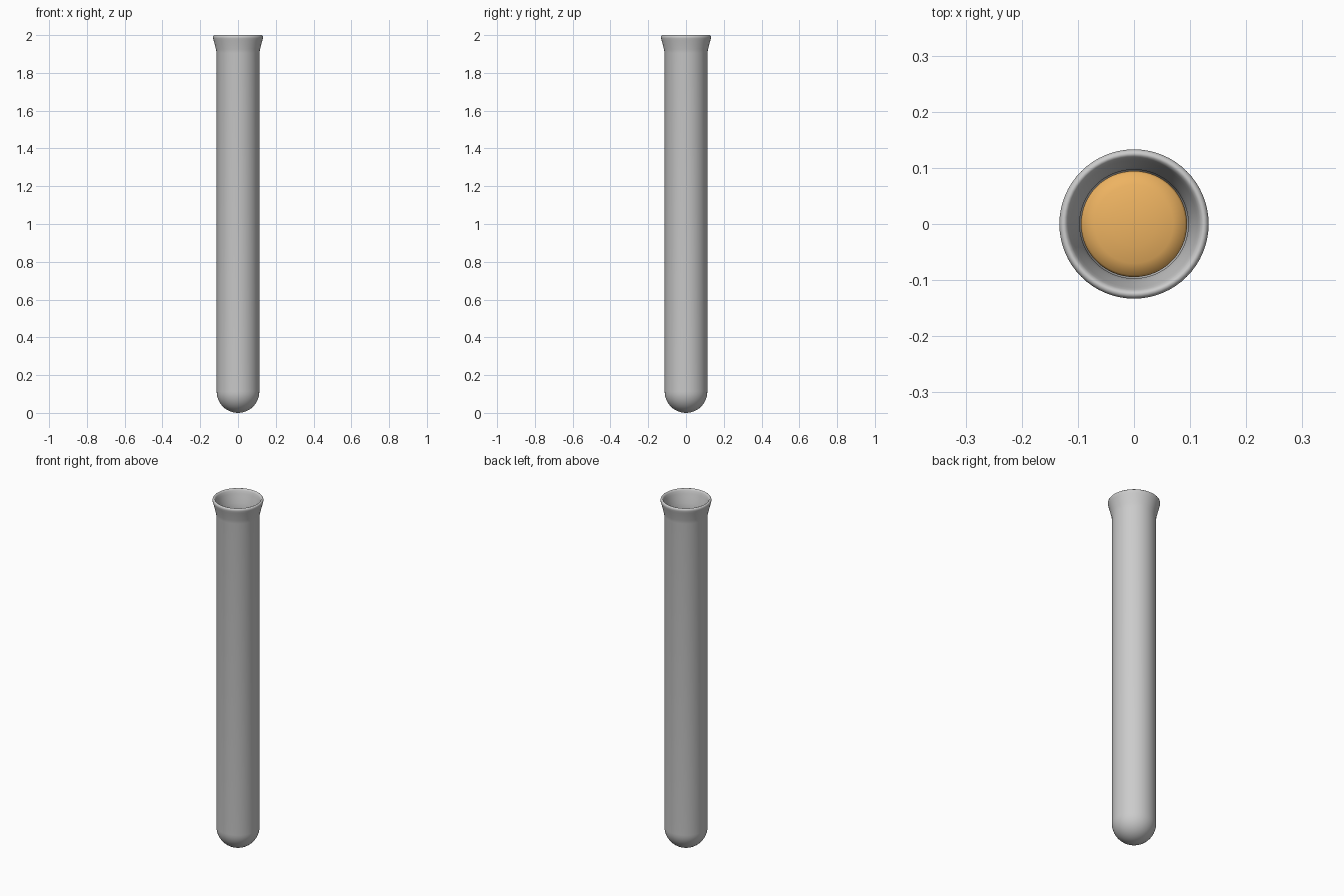
import bpy, bmesh, math

if "Cube" in bpy.data.objects:
    bpy.data.objects.remove(bpy.data.objects["Cube"])

SEG = 64


def arc(r, cz, n=12):
    """Quarter-circle profile from the bottom pole up to the equator."""
    return [(r * math.sin(math.pi / 2 * i / n), cz - r * math.cos(math.pi / 2 * i / n))
            for i in range(n + 1)]


def lathe(name, profile, color=None):
    """Spin an (r, z) profile around the z axis into a smooth solid."""
    bm = bmesh.new()
    verts = [bm.verts.new((r, 0, z)) for r, z in profile]
    edges = [bm.edges.new(pair) for pair in zip(verts, verts[1:])]
    bmesh.ops.spin(bm, geom=verts + edges, cent=(0, 0, 0), axis=(0, 0, 1),
                   angle=2 * math.pi, steps=SEG)
    bmesh.ops.remove_doubles(bm, verts=bm.verts, dist=0.0002)
    bmesh.ops.recalc_face_normals(bm, faces=bm.faces)
    for f in bm.faces:
        f.smooth = True
    mesh = bpy.data.meshes.new(name)
    bm.to_mesh(mesh)
    bm.free()
    obj = bpy.data.objects.new(name, mesh)
    bpy.context.collection.objects.link(obj)
    if color:
        mat = bpy.data.materials.new(name)
        mat.diffuse_color = color
        mat.use_nodes = True
        mat.node_tree.nodes["Principled BSDF"].inputs["Base Color"].default_value = mat.diffuse_color
        mesh.materials.append(mat)
    return obj


# Glass tube: round outer bottom, flared rolled lip, inner wall and inner bottom
R_OUT, R_IN = 0.113, 0.097
outer = arc(R_OUT, R_OUT)
lip = [(0.113, 1.905), (0.117, 1.925), (0.123, 1.95), (0.129, 1.972), (0.132, 1.983),
       (0.133, 1.990), (0.131, 1.996), (0.126, 2.0), (0.121, 1.998), (0.117, 1.990),
       (0.113, 1.975), (0.107, 1.95), (0.101, 1.925), (R_IN, 1.90)]
inner = arc(R_IN, R_OUT)[::-1]
lathe("glass_tube", outer + lip + inner)

# Liquid filling the lower part, with a softly rounded surface
R_LIQ, LEVEL = 0.0945, 0.95
surface = [(R_LIQ, LEVEL - 0.008), (0.091, LEVEL), (0.07, LEVEL + 0.008),
           (0.04, LEVEL + 0.014), (0, LEVEL + 0.017)]
lathe("liquid", arc(R_LIQ, R_OUT) + surface, (0.85, 0.45, 0.12, 1))
